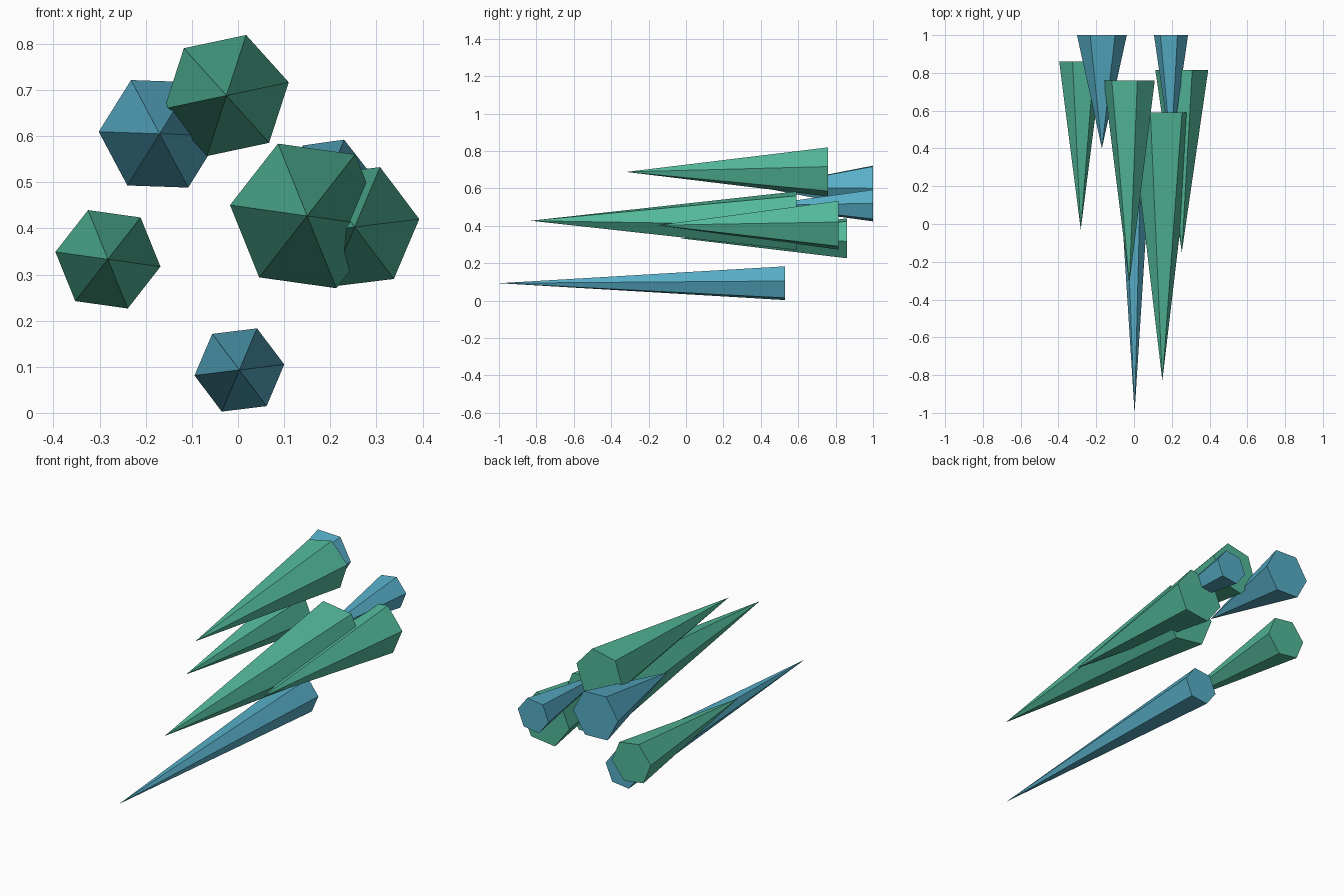
import bpy
import bmesh
import math

old = bpy.data.objects.get("Cube")
if old:
    bpy.data.objects.remove(old, do_unlink=True)


def make_material(name, colour):
    mat = bpy.data.materials.new(name)
    mat.use_nodes = True
    mat.diffuse_color = colour
    mat.node_tree.nodes["Principled BSDF"].inputs["Base Color"].default_value = colour
    return mat


GREEN = make_material("sea green", (0.085, 0.48, 0.32, 1))
BLUE = make_material("ice blue", (0.095, 0.42, 0.57, 1))


def spike(name, mat, x, z, radius, tip_y, base_y, turn):
    """Six-sided spike pointing to the front with a capped flat base."""
    bm = bmesh.new()
    tip = bm.verts.new((x, tip_y, z))
    ring = []
    for i in range(6):
        a = math.radians(turn + 60 * i)
        ring.append(bm.verts.new((x + radius * math.cos(a), base_y,
                                  z + radius * math.sin(a))))
    for i in range(6):
        bm.faces.new((tip, ring[i], ring[(i + 1) % 6]))
    bm.faces.new(ring)
    bmesh.ops.recalc_face_normals(bm, faces=bm.faces)
    mesh = bpy.data.meshes.new(name)
    bm.to_mesh(mesh)
    bm.free()
    mesh.materials.append(mat)
    obj = bpy.data.objects.new(name, mesh)
    bpy.context.collection.objects.link(obj)
    return obj


# Green spikes
spike("upper_green_spike", GREEN, -0.025, 0.688, 0.138, -0.32, 0.76, 12)
spike("side_green_spike", GREEN, -0.282, 0.333, 0.115, -0.03, 0.86, -8)
spike("large_green_spike", GREEN, 0.15, 0.427, 0.169, -0.83, 0.59, -8)
spike("middle_green_spike", GREEN, 0.253, 0.403, 0.141, -0.15, 0.815, 7)

# Blue spikes
spike("upper_blue_spike", BLUE, -0.17, 0.605, 0.132, 0.4, 1.0, -2)
spike("rear_blue_spike", BLUE, 0.196, 0.508, 0.091, 0.38, 1.0, 8)
spike("lower_blue_spike", BLUE, 0.003, 0.093, 0.098, -1.0, 0.53, 7)
